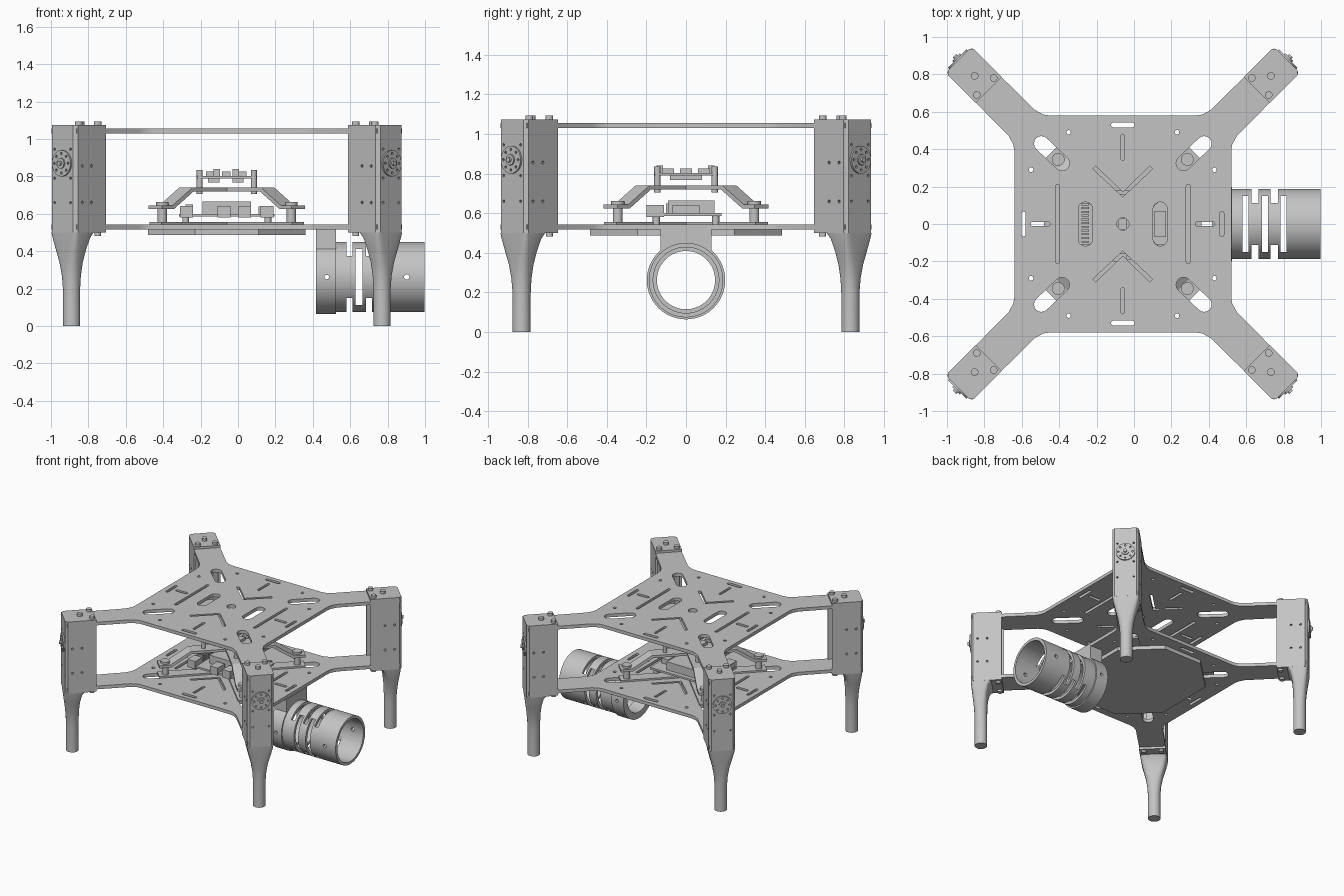
import bpy, bmesh, math
from mathutils import Matrix

cube = bpy.data.objects.get("Cube")
if cube:
    bpy.data.objects.remove(cube)

grey = bpy.data.materials.new("plain grey")
grey.use_nodes = True
grey.diffuse_color = (0.55, 0.55, 0.55, 1)
grey.node_tree.nodes["Principled BSDF"].inputs["Base Color"].default_value = (0.55, 0.55, 0.55, 1)

CENTRE_X = -0.06
parts = []
TURN = {"z": Matrix.Identity(4),
        "x": Matrix.Rotation(math.pi / 2, 4, "Y"),
        "y": Matrix.Rotation(math.pi / 2, 4, "X")}


def add(name, bm):
    bmesh.ops.recalc_face_normals(bm, faces=bm.faces)
    mesh = bpy.data.meshes.new(name)
    bm.to_mesh(mesh)
    bm.free()
    mesh.materials.append(grey)
    obj = bpy.data.objects.new(name, mesh)
    bpy.context.scene.collection.objects.link(obj)
    parts.append(obj)
    return obj


def plate(name, loops, lo, hi, axis="z"):
    """Solid from flat outlines (inner outlines are holes), from lo to hi along an axis."""
    curve = bpy.data.curves.new(name, "CURVE")
    curve.dimensions = "2D"
    curve.fill_mode = "BOTH"
    curve.extrude = (hi - lo) / 2
    for loop in loops:
        spline = curve.splines.new("POLY")
        spline.points.add(len(loop) - 1)
        for point, (a, b) in zip(spline.points, loop):
            point.co = (a, b, 0, 1)
        spline.use_cyclic_u = True
    temp = bpy.data.objects.new(name, curve)
    bpy.context.scene.collection.objects.link(temp)
    graph = bpy.context.evaluated_depsgraph_get()
    mesh = bpy.data.meshes.new_from_object(temp.evaluated_get(graph))
    bpy.data.objects.remove(temp)
    bm = bmesh.new()
    bm.from_mesh(mesh)
    bpy.data.meshes.remove(mesh)
    bmesh.ops.remove_doubles(bm, verts=bm.verts, dist=1e-5)
    bm.transform(TURN[axis] @ Matrix.Translation((0, 0, (lo + hi) / 2 if axis != "y" else -(lo + hi) / 2)))
    return add(name, bm)


def circle(a, b, r, n=20):
    return [(a + r * math.cos(2 * math.pi * i / n), b + r * math.sin(2 * math.pi * i / n)) for i in range(n)]


def rect(a0, a1, b0, b1):
    return [(a0, b0), (a1, b0), (a1, b1), (a0, b1)]


def pill(p, q, w, n=8):
    ang = math.atan2(q[1] - p[1], q[0] - p[0])
    out = []
    for c, start in ((q, ang - math.pi / 2), (p, ang + math.pi / 2)):
        out += [(c[0] + w * math.cos(start + math.pi * i / n),
                 c[1] + w * math.sin(start + math.pi * i / n)) for i in range(n + 1)]
    return out


def cut(obj, cutters):
    for cutter in cutters:
        cutter.hide_render = True
        mod = obj.modifiers.new("cut", "BOOLEAN")
        mod.object = cutter
        mod.operation = "DIFFERENCE"
        mod.solver = "EXACT"
        bpy.context.view_layer.objects.active = obj
        bpy.ops.object.modifier_apply(modifier=mod.name)
        parts.remove(cutter)
        bpy.data.objects.remove(cutter)


def four_corners(objs):
    """Copy parts built along +x onto the four diagonals."""
    for obj in objs:
        for k in range(4):
            twin = obj if k == 0 else obj.copy()
            if k:
                bpy.context.scene.collection.objects.link(twin)
                parts.append(twin)
            twin.rotation_euler.z = math.radians(45 + 90 * k)


# Frame plates: square body with four diagonal arms and slots
d = math.sqrt(0.5)
half = [(0.58, 0.39), (0.585, 0.425), (0.61, 0.47), ((1.23 + 0.095) * d, (1.23 - 0.095) * d)]
quarter = half + [(y, x) for x, y in reversed(half)]
outline = []
for k in range(4):
    for x, y in quarter:
        for _ in range(k):
            x, y = -y, x
        outline.append((x, y))
holes = [circle(0, 0, 0.033)]
for s in (1, -1):
    holes += [pill((0.2 * s, -0.08), (0.2 * s, 0.08), 0.038),
              pill((0, 0.35 * s), (0, 0.47 * s), 0.01),
              pill((-0.05, 0.53 * s), (0.05, 0.53 * s), 0.013),
              pill((0.35 * s, -0.2), (0.35 * s, 0.2), 0.011),
              pill((0.53 * s, -0.055), (0.53 * s, 0.055), 0.011),
              pill((0.4 * s, 0), (0.48 * s, 0), 0.012),
              [(0, 0.145 * s), (0.16, 0.295 * s), (0.145, 0.31 * s), (0, 0.17 * s),
               (-0.145, 0.31 * s), (-0.16, 0.295 * s)]]
    for t in (1, -1):
        holes += [pill((0.325 * s, 0.325 * t), (0.435 * s, 0.43 * t), 0.04),
                  circle(0.29 * s, 0.49 * t, 0.012), circle(0.49 * s, 0.29 * t, 0.012)]
plate("top_plate", [outline] + holes, 1.03, 1.056)
plate("bottom_plate", [outline] + holes, 0.517, 0.543)

# Eight-sided tray under the bottom plate
tray = [(0.42, 0.245), (0.17, 0.485)]
tray += [(-x, y) for x, y in reversed(tray)]
tray += [(-x, -y) for x, y in tray]
plate("under_tray", [tray], 0.487, 0.517)

# Corner housings: channels closed outward, with cap, flange and bolts
IN, OUT, W = 1.013, 1.242, 0.098
rim = [(IN, -W), (OUT - 0.018, -W), (OUT, -W + 0.018), (OUT, W - 0.018), (OUT - 0.018, W), (IN, W)]
wall = 0.016
channel = rim + [(IN, W - wall), (OUT - wall, W - wall), (OUT - wall, -W + wall), (IN, -W + wall)]
housing = plate("corner_housing", [channel], 0.517, 1.058)
cut(housing, [
    plate("side_hole_cutter", [circle(r, z, 0.008, 10) for r in (1.12, 1.19) for z in (0.66, 0.855)], -0.2, 0.2, "y"),
    plate("end_hole_cutter", [circle(-z, t, 0.007, 10) for t in (-0.06, 0.06) for z in (0.66, 0.79, 0.945)],
          1.2, 1.3, "x")])
bolt_spots = [(1.12, 0), (1.04, 0.064), (1.04, -0.064)]
corner = [housing,
          plate("housing_cap", [rim], 1.056, 1.074),
          plate("housing_flange", [rim], 0.499, 0.518),
          plate("cap_bolts", [circle(r, t, 0.02) for r, t in bolt_spots], 1.07, 1.094),
          plate("flange_bolts", [circle(r, t, 0.018) for r, t in bolt_spots[1:]], 0.482, 0.5),
          plate("servo_body", [rect(1.09, OUT - 0.01, -0.05, 0.05)], 0.75, 0.97)]

# Round servo horn on the outer face
horn_holes = [circle(-0.87 + 0.052 * math.cos(a), 0.052 * math.sin(a), 0.007, 8)
              for a in (i * math.pi / 4 for i in range(8))]
corner += [plate("servo_horn", [circle(-0.87, 0, 0.07, 32)] + horn_holes, OUT - 0.002, OUT + 0.01, "x"),
           plate("horn_hub", [circle(-0.87, 0, 0.028)], OUT, OUT + 0.018, "x"),
           plate("horn_screw", [circle(-0.87, 0, 0.013)], OUT, OUT + 0.03, "x")]

# Legs: square at the top, blending to a round foot (height, inner, outer, half width, roundness)
bm = bmesh.new()
rings = []
for z, a, b, w, p in [(0.5, 1.09, OUT, W, 0.25), (0.47, 1.11, 1.24, 0.094, 0.35), (0.41, 1.122, 1.234, 0.08, 0.5),
                      (0.34, 1.127, 1.227, 0.062, 0.7), (0.27, 1.128, 1.222, 0.051, 0.9),
                      (0.2, 1.128, 1.22, 0.046, 1), (0, 1.128, 1.22, 0.046, 1)]:
    ring = []
    for i in range(32):
        c, s = math.cos(i * math.pi / 16), math.sin(i * math.pi / 16)
        ring.append(bm.verts.new(((a + b) / 2 + (b - a) / 2 * math.copysign(abs(c) ** p, c),
                                  w * math.copysign(abs(s) ** p, s), z)))
    rings.append(ring)
for low, high in zip(rings, rings[1:]):
    for i in range(32):
        j = (i + 1) % 32
        bm.faces.new((low[i], low[j], high[j], high[i]))
bm.faces.new(rings[0])
bm.faces.new(rings[-1])
corner.append(add("leg", bm))

# Raised bracket: bent diagonal arms on standoffs
bend = [(0, 0.74), (0.31, 0.74), (0.46, 0.645), (0.54, 0.645), (0.54, 0.625), (0.45, 0.625), (0.3, 0.72), (0, 0.72)]
corner += [plate("bracket_arm", [bend], -0.05, 0.05, "y"),
           plate("base_arm", [rect(0, 0.54, -0.045, 0.045)], 0.543, 0.556),
           plate("standoff", [circle(0.488, 0, 0.025)], 0.55, 0.63),
           plate("standoff_bolt", [circle(0.488, 0, 0.034)], 0.64, 0.662),
           plate("board_post", [circle(0.205, 0, 0.016)], 0.705, 0.835)]
four_corners(corner)

# Upper circuit board
plate("upper_board", [rect(-0.16, 0.16, -0.16, 0.16)], 0.79, 0.802)
plate("upper_chips", [rect(x, x + 0.045, y, y + 0.06) for x in (-0.11, -0.025, 0.06) for y in (-0.12, -0.03, 0.06)],
      0.8, 0.825)
plate("upper_plugs", [rect(x, x + 0.035, y, y + 0.035) for x in (-0.07, 0.03) for y in (-0.15, 0.11)], 0.8, 0.84)
plate("lower_chips", [rect(x, x + 0.06, -0.08, 0.08) for x in (-0.1, 0.03)], 0.768, 0.792)

# Lower circuit board
plate("lower_board", [rect(-0.255, 0.255, -0.19, 0.18)], 0.585, 0.6)
plate("lower_board_feet", [circle(0.22 * s, 0.15 * t, 0.018) for s in (1, -1) for t in (1, -1)], 0.543, 0.59)
plate("power_plugs", [rect(x, x + 0.07, -0.2, -0.11) for x in (-0.25, -0.05, 0.06, 0.18)], 0.58, 0.642)
plate("main_chip", [rect(-0.13, 0.13, -0.09, 0.145)], 0.6, 0.665)
plate("pin_row", [rect(-0.22, -0.18, -0.1 + 0.02 * i, -0.09 + 0.02 * i) for i in range(11)], 0.6, 0.65)
plate("side_plug", [rect(0.17, 0.23, -0.07, 0.07)], 0.6, 0.64)

# Side tube with alternating spring slots
AXIS_Z = 0.262
tube = plate("side_tube", [circle(-AXIS_Z, 0, 0.188, 64), circle(-AXIS_Z, 0, 0.166, 64)], 0.58, 1.058, "x")
cut(tube, [
    plate("upright_slot_cutter", [rect(x - 0.016, x + 0.016, -0.15, 0.15) for x in (0.655, 0.76, 0.86)], 0, 0.6),
    plate("side_slot_cutter", [rect(x - 0.019, x + 0.019, AXIS_Z - 0.15, AXIS_Z + 0.15) for x in (0.707, 0.81)],
          -0.3, 0.3, "y"),
    plate("tube_hole_cutter", [circle(0.962, AXIS_Z, 0.014)], -0.3, 0.3, "y")])

# Collar that hangs the tube from the bottom plate
collar = plate("tube_collar", [circle(-AXIS_Z, 0, 0.198, 64), circle(-AXIS_Z, 0, 0.147, 64)], 0.477, 0.584, "x")
cut(collar, [plate("collar_hole_cutter", [circle(0.535, AXIS_Z, 0.012)], -0.3, 0.3, "y")])
plate("collar_neck", [[(-0.517, -0.13), (-0.517, 0.13), (-0.412, 0.13), (-0.43, 0), (-0.412, -0.13)]],
      0.477, 0.584, "x")

# Centre the whole model and smooth the round parts
for obj in bpy.context.selected_objects:
    obj.select_set(False)
for obj in parts:
    obj.location.x += CENTRE_X
    obj.select_set(True)
bpy.context.view_layer.objects.active = parts[0]
bpy.ops.object.shade_smooth_by_angle(angle=math.radians(30))
